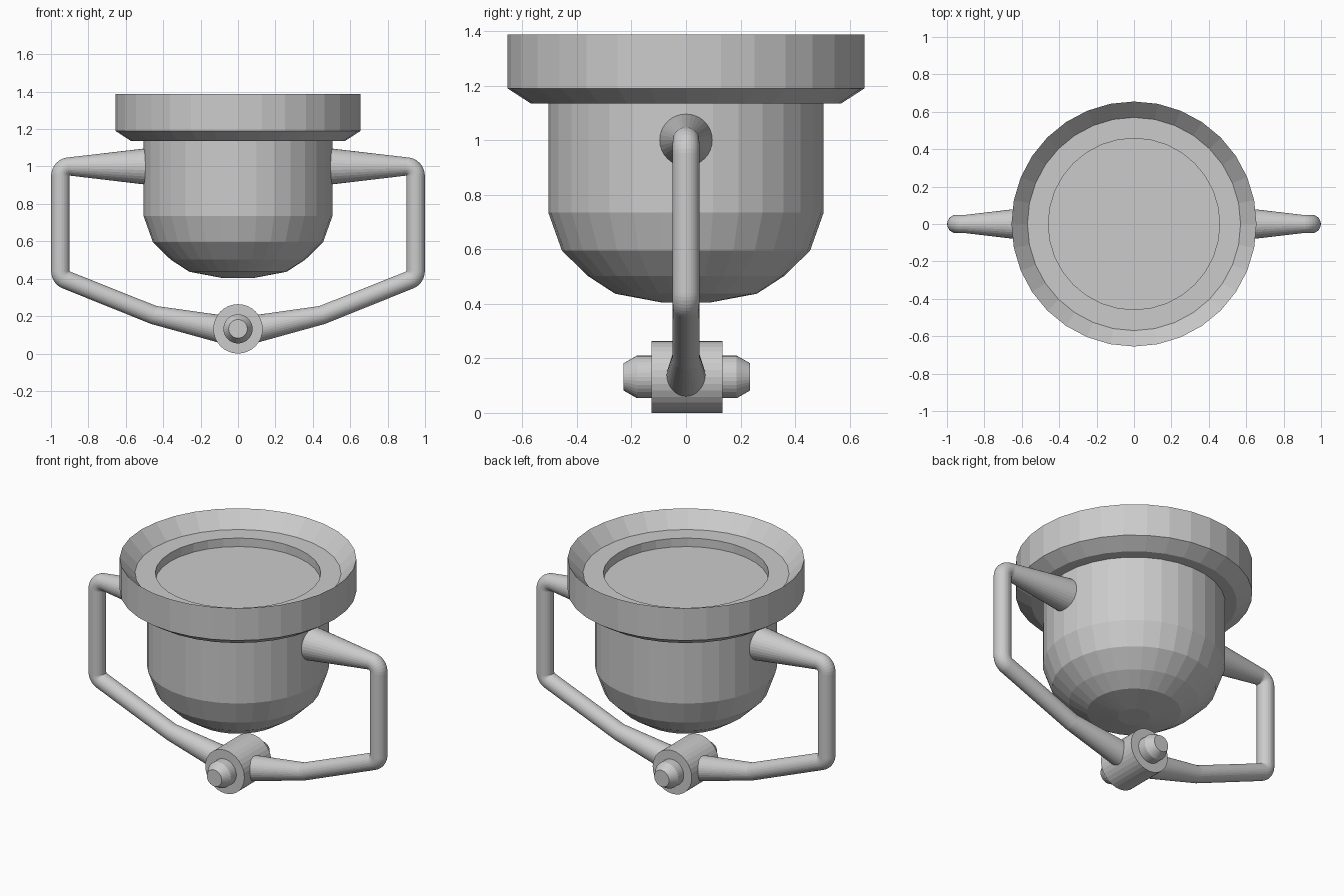
import bpy, bmesh, math
from mathutils import Vector

if "Cube" in bpy.data.objects:
    bpy.data.objects.remove(bpy.data.objects["Cube"])


def ring_mesh(name, rings, closed_caps=True):
    """Skin a list of vertex rings into a capped tube."""
    bm = bmesh.new()
    loops = [[bm.verts.new(p) for p in ring] for ring in rings]
    n = len(loops[0])
    for a, b in zip(loops, loops[1:]):
        for i in range(n):
            j = (i + 1) % n
            bm.faces.new((a[i], a[j], b[j], b[i]))
    if closed_caps:
        bm.faces.new(loops[0])
        bm.faces.new(loops[-1])
    bmesh.ops.recalc_face_normals(bm, faces=bm.faces)
    mesh = bpy.data.meshes.new(name)
    bm.to_mesh(mesh)
    bm.free()
    obj = bpy.data.objects.new(name, mesh)
    bpy.context.collection.objects.link(obj)
    return obj


def lathe(name, profile, sides=32):
    """Revolve (radius, height) points around z."""
    angles = [2 * math.pi * i / sides for i in range(sides)]
    return ring_mesh(name, [[(r * math.cos(a), r * math.sin(a), z) for a in angles]
                            for r, z in profile])


def tube(name, path, sides=32):
    """Sweep a circle along (x, z, radius) points in the xz plane."""
    pts = [Vector((x, 0, z)) for x, z, _ in path]
    rings = []
    for i, (p, (_, _, r)) in enumerate(zip(pts, path)):
        t_in = (p - pts[max(i - 1, 0)]).normalized()
        t_out = (pts[min(i + 1, len(pts) - 1)] - p).normalized()
        side = (t_in + t_out).normalized().cross(Vector((0, 1, 0)))
        rings.append([p + r * (math.cos(a) * side + math.sin(a) * Vector((0, 1, 0)))
                      for a in (2 * math.pi * k / sides for k in range(sides))])
    return ring_mesh(name, rings)


def bend(cx, cz, start, end, r=0.049, steps=8):
    """Path points around a tight elbow."""
    return [(cx + 0.05 * math.cos(math.radians(a)), cz + 0.05 * math.sin(math.radians(a)), r)
            for a in (start + (end - start) * i / steps for i in range(steps + 1))]


# Lamp housing: rounded bowl, flared rim and recessed lens in one lathe
lathe("lamp_housing", [
    (0.09, 0.405), (0.26, 0.437), (0.36, 0.502), (0.455, 0.595), (0.505, 0.735),
    (0.505, 1.135), (0.57, 1.135), (0.655, 1.19), (0.655, 1.387),
    (0.57, 1.297), (0.458, 1.297), (0.458, 1.245)])

# Yoke arm: tapered pivot, two elbows and a flared end at the hub
yoke = tube("yoke_arm",
            [(0.44, 1.0, 0.102), (0.50, 1.0, 0.096)]
            + bend(0.90, 0.95, 90, 0)
            + bend(0.90, 0.44, 0, -68)
            + [(0.45, 0.206, 0.05), (0.10, 0.133, 0.073), (0.04, 0.122, 0.076)])
mirror = yoke.modifiers.new("Mirror", "MIRROR")
mirror.use_axis[0] = True

# Hub with a stepped, tapered pin through it, lying along y
for name, profile in (
        ("hub", [(0.132, -0.13), (0.132, 0.13)]),
        ("hub_pin", [(0.05, -0.232), (0.078, -0.183), (0.078, 0.183), (0.05, 0.232)])):
    part = lathe(name, profile)
    part.rotation_euler.x = math.radians(90)
    part.location = (0, 0.003, 0.132)
